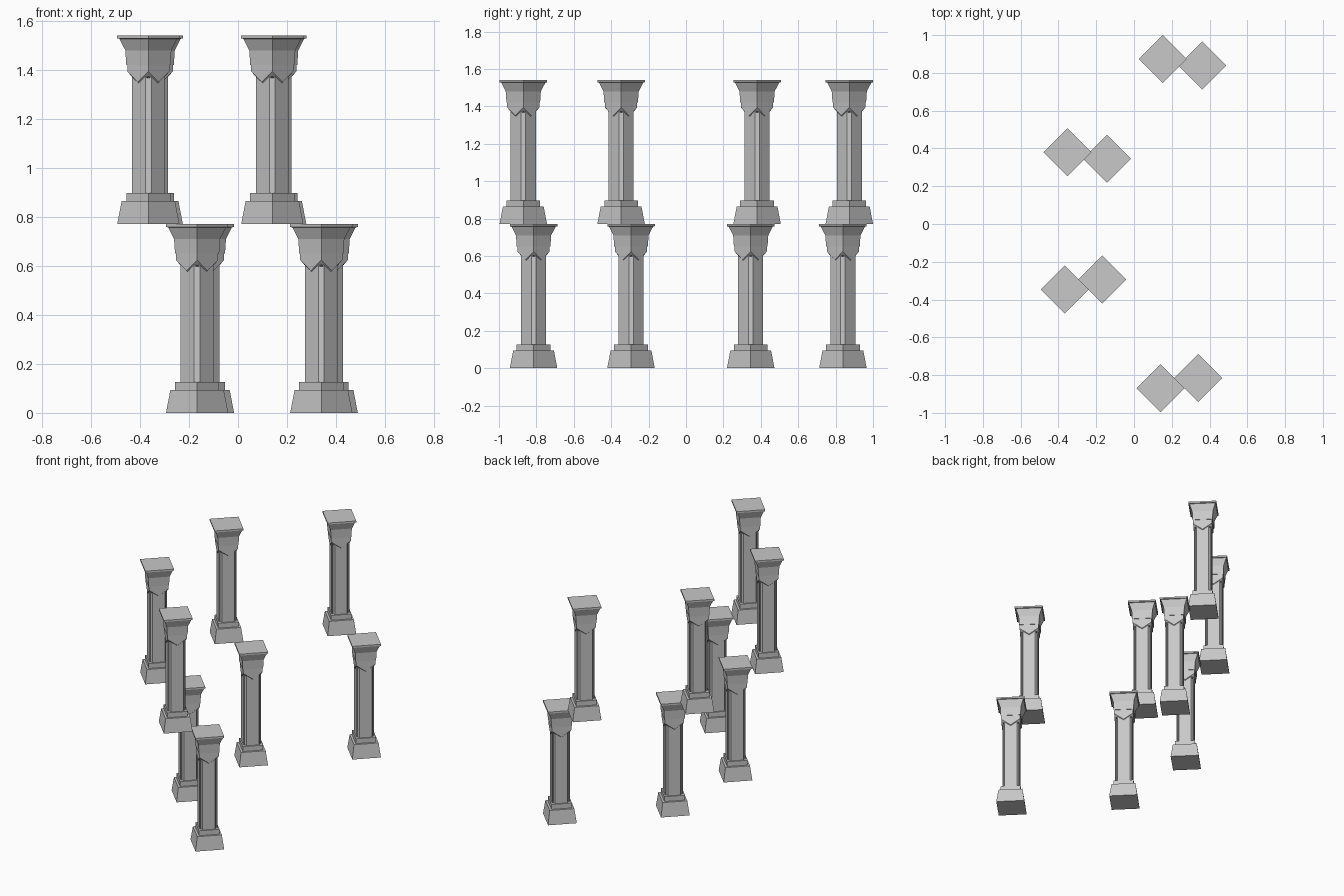
import bpy
import bmesh
import math

cube = bpy.data.objects.get("Cube")
if cube:
    bpy.data.objects.remove(cube)

stone = bpy.data.materials.new("grey stone")
stone.use_nodes = True
COLOUR = (0.58, 0.58, 0.58, 1)
stone.diffuse_color = COLOUR
stone.node_tree.nodes["Principled BSDF"].inputs["Base Color"].default_value = COLOUR


def quarter_turns(points):
    """Repeat a few points around z in four quarter turns."""
    ring = []
    for i in range(4):
        c, s = round(math.cos(i * math.pi / 2)), round(math.sin(i * math.pi / 2))
        ring += [(x * c - y * s, x * s + y * c, z) for x, y, z in points]
    return ring


def loft(name, rings):
    """Skin a stack of equal rings and close both ends."""
    bm = bmesh.new()
    loops = [[bm.verts.new(p) for p in ring] for ring in rings]
    n = len(loops[0])
    for low, high in zip(loops, loops[1:]):
        for i in range(n):
            j = (i + 1) % n
            bm.faces.new((low[i], low[j], high[j], high[i]))
    bm.faces.new(loops[0][::-1])
    bm.faces.new(loops[-1])
    bmesh.ops.recalc_face_normals(bm, faces=bm.faces)
    mesh = bpy.data.meshes.new(name)
    bm.to_mesh(mesh)
    bm.free()
    mesh.materials.append(stone)
    return mesh


def square_stack(name, profile):
    """Square section with its corners on the axes; profile is (corner radius, z)."""
    return loft(name, [quarter_turns([(r, 0, z)]) for r, z in profile])


def pointed_ring(r, corner_z, middle_z):
    """Square ring whose side middles sit at another height than its corners."""
    return quarter_turns([(r, 0, corner_z), (r / 2, r / 2, middle_z)])


# Shaft: cut corners, each with a shallow groove
def shaft_ring(z):
    d, w, groove, depth = 0.067, 0.012, 0.007, 0.006
    return quarter_turns([(d, -w, z), (d, -groove, z), (d - depth, -groove, z),
                          (d - depth, groove, z), (d, groove, z), (d, w, z)])


parts = {
    "plinth": square_stack("plinth", [(0.127, 0), (0.109, 0.094), (0.09, 0.094), (0.09, 0.127)]),
    "shaft": loft("shaft", [shaft_ring(0.12), shaft_ring(0.64)]),
    # Collar: each side ends in a downward point, with a bevelled underside
    "collar": loft("collar", [pointed_ring(0.07, 0.605, 0.572),
                              pointed_ring(0.086, 0.624, 0.58),
                              pointed_ring(0.086, 0.655, 0.655)]),
    "capital": square_stack("capital", [(0.09, 0.65), (0.094, 0.71), (0.118, 0.757),
                                        (0.127, 0.759), (0.127, 0.77)]),
}

# Columns in two tiers
TIERS = {
    "lower": (0, [(0.362, 0.839), (-0.143, 0.346), (-0.167, -0.294), (0.34, -0.815)]),
    "upper": (0.77, [(0.152, 0.873), (-0.352, 0.38), (-0.366, -0.347), (0.14, -0.87)]),
}
for tier, (z, places) in TIERS.items():
    for number, (x, y) in enumerate(places, 1):
        for part, mesh in parts.items():
            ob = bpy.data.objects.new(f"{tier}_column_{number}_{part}", mesh)
            ob.location = (x, y, z)
            bpy.context.collection.objects.link(ob)
